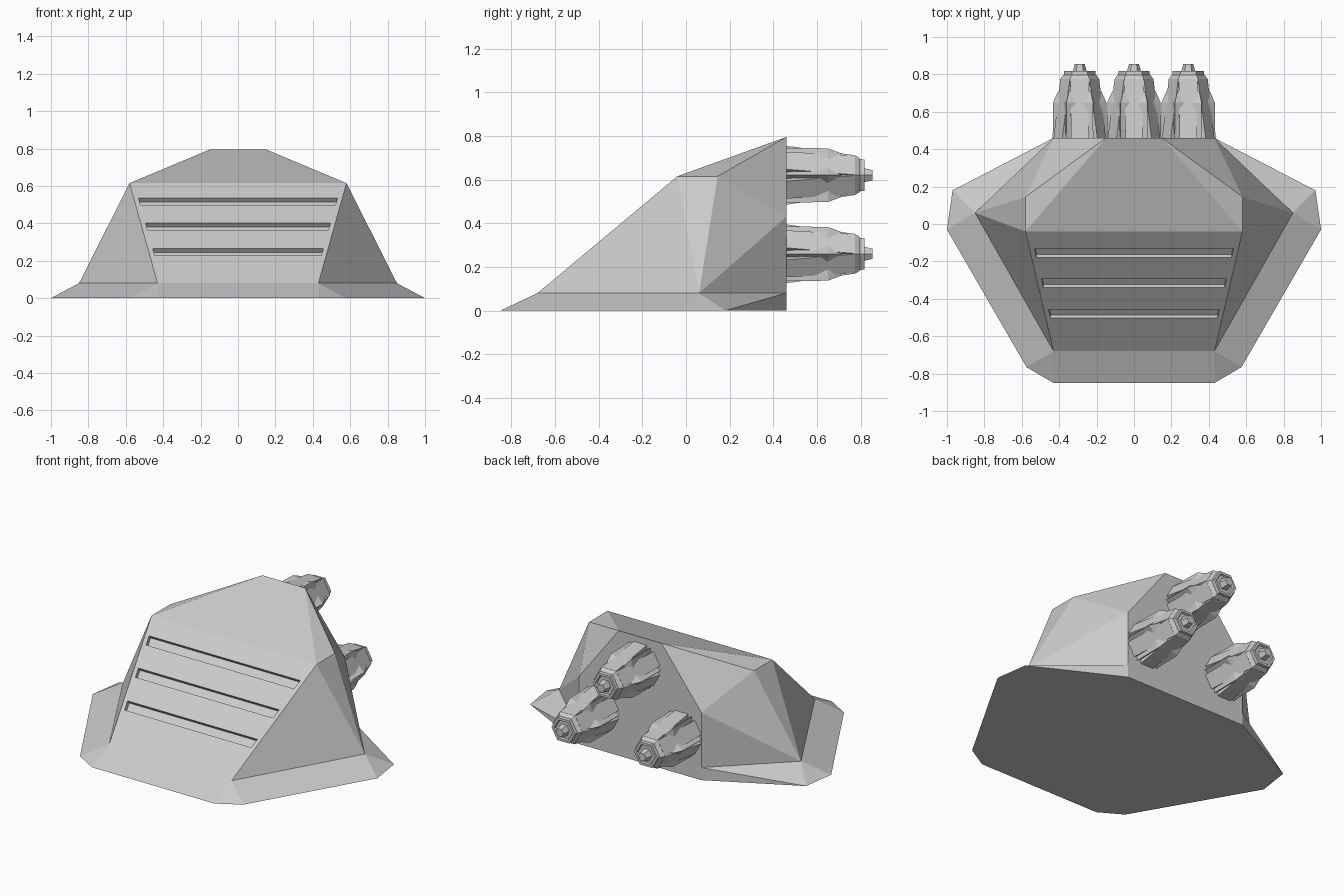
import bpy, bmesh
from math import cos, sin, radians

if "Cube" in bpy.data.objects:
    bpy.data.objects.remove(bpy.data.objects["Cube"])


def make_object(name, bm):
    bmesh.ops.recalc_face_normals(bm, faces=bm.faces)
    mesh = bpy.data.meshes.new(name)
    bm.to_mesh(mesh)
    bm.free()
    obj = bpy.data.objects.new(name, mesh)
    bpy.context.collection.objects.link(obj)
    return obj


def loft(bm, rings):
    """Skin a list of equal-sized point rings and cap both ends."""
    rows = [[bm.verts.new(p) for p in ring] for ring in rings]
    n = len(rows[0])
    for a, b in zip(rows, rows[1:]):
        for i in range(n):
            j = (i + 1) % n
            bm.faces.new((a[i], a[j], b[j], b[i]))
    bm.faces.new(rows[0])
    bm.faces.new(rows[-1])


# Hull: corner points of the right half, mirrored below
corners = {
    'a': (.43, -.85, 0), 'b': (.575, -.765, 0), 'c': (1, -.03, 0),
    'd': (.97, .18, 0), 'e': (.43, .46, 0),             # ground outline
    'f': (.43, -.68, .08), 'g': (.85, .06, .08), 'h': (.43, .46, .08),  # skirt top
    'i': (.58, -.04, .615), 'j': (.58, .145, .615),     # shoulders
    'k': (.43, .46, .43), 'l': (.15, .46, .795),        # back rim
}
side_faces = "fab fbcg gcd gdh hde fgi gji gkj ghk ijl jkl".split()
centre_strips = ["af", "fi", "il", "lkhe", "abcde"]

bm = bmesh.new()
sides = []
for s in (1, -1):
    v = {n: bm.verts.new((s * x, y, z)) for n, (x, y, z) in corners.items()}
    for names in side_faces:
        bm.faces.new([v[n] for n in names])
    sides.append(v)
for names in centre_strips:
    bm.faces.new([sides[0][n] for n in names] + [sides[1][n] for n in reversed(names)])
hull = make_object("hull", bm)


# Vent slots cut at right angles into the sloping front panel
def on_front(side, z, depth):
    t = (z - .08) / .535
    x = .43 + .15 * t - .026
    return (side * x, -.68 + .64 * t + .64 * depth, z - .768 * depth)


bm = bmesh.new()
for top in (.536, .402, .266):
    loft(bm, [[on_front(1, top, d), on_front(-1, top, d),
               on_front(-1, top - .038, d), on_front(1, top - .038, d)]
              for d in (-.03, .027)])
cutter = make_object("slot_cutter", bm)
cutter.hide_render = True
cut = hull.modifiers.new("slots", 'BOOLEAN')
cut.operation = 'DIFFERENCE'
cut.solver = 'EXACT'
cut.object = cutter
bpy.context.view_layer.objects.active = hull
bpy.ops.object.modifier_apply(modifier=cut.name)
bpy.data.objects.remove(cutter)


# Engines: everything is placed around the y axis
def polar(angle, r, side, y):
    a = radians(angle)
    return (r * cos(a) - side * sin(a), y, r * sin(a) + side * cos(a))


def fluted_ring(y, apothem, half, groove):
    ring = []
    for k in range(6):
        ring += [polar(60 * k, groove, 0, y),
                 polar(60 * k + 30, apothem, -half, y),
                 polar(60 * k + 30, apothem, half, y)]
    return ring


def pod_ring(angle, y, ridge, root, half):
    return [polar(angle, ridge, 0, y), polar(angle, root, half, y),
            polar(angle, root, -half, y)]


bm = bmesh.new()
# six tapering panels with grooves between them
loft(bm, [fluted_ring(.45, .136, .046, .09), fluted_ring(.775, .091, .051, .103)])
# stepped hexagonal end and nozzle
steps = [(.77, .104), (.775, .104), (.795, .09), (.797, .085), (.818, .083),
         (.818, .066), (.808, .06), (.808, .038), (.82, .036), (.855, .027)]
loft(bm, [[polar(60 * k, r, 0, y) for k in range(6)] for y, r in steps])
# pointed pods in the grooves
for k in range(6):
    loft(bm, [pod_ring(60 * k, .45, .145, .085, .03),
              pod_ring(60 * k, .65, .142, .095, .045),
              pod_ring(60 * k, .71, .116, .10, .01)])
engine = make_object("engine_top", bm)
engine.location = (0, 0, .62)
for name, x in (("engine_right", .29), ("engine_left", -.29)):
    copy = bpy.data.objects.new(name, engine.data)
    copy.location = (x, 0, .26)
    bpy.context.collection.objects.link(copy)
